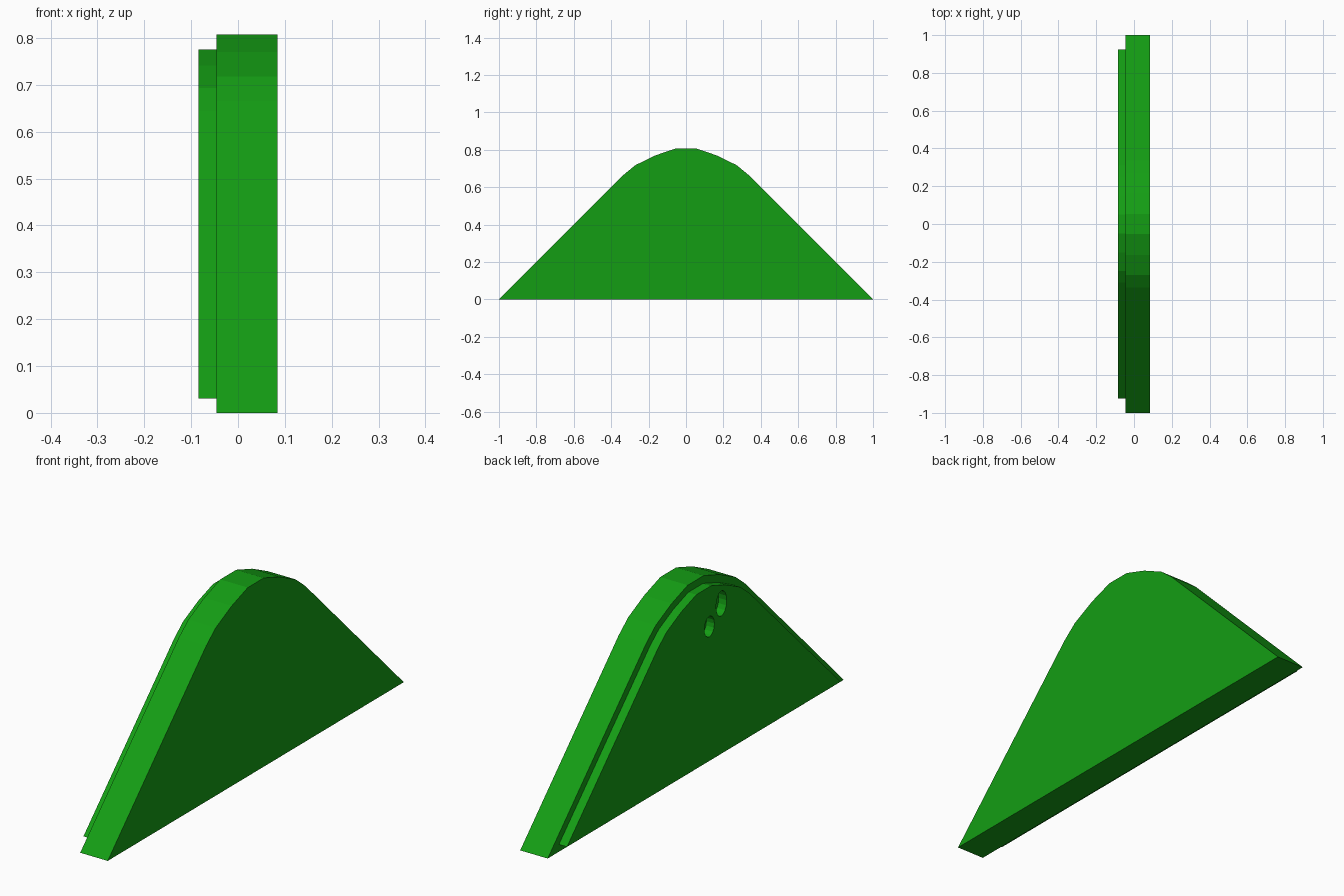
import bpy, bmesh, math

if "Cube" in bpy.data.objects:
    bpy.data.objects.remove(bpy.data.objects["Cube"])

green = bpy.data.materials.new("green")
green.diffuse_color = (0.007, 0.34, 0.007, 1)
green.use_nodes = True
green.node_tree.nodes["Principled BSDF"].inputs["Base Color"].default_value = green.diffuse_color

# Half profile (y, z), mirrored to the full rounded gable
half = [(1, 0), (0.335, 0.665), (0.27, 0.718), (0.163, 0.77), (0.054, 0.807)]
gable = half + [(-y, z) for y, z in reversed(half)]


def prism(name, outline, x0, x1):
    """Extrude a (y, z) outline along x from x0 to x1."""
    bm = bmesh.new()
    face = bm.faces.new([bm.verts.new((x0, y, z)) for y, z in outline])
    ext = bmesh.ops.extrude_face_region(bm, geom=[face])
    verts = [g for g in ext["geom"] if isinstance(g, bmesh.types.BMVert)]
    bmesh.ops.translate(bm, verts=verts, vec=(x1 - x0, 0, 0))
    bmesh.ops.recalc_face_normals(bm, faces=bm.faces)
    mesh = bpy.data.meshes.new(name)
    bm.to_mesh(mesh)
    bm.free()
    mesh.materials.append(green)
    obj = bpy.data.objects.new(name, mesh)
    bpy.context.collection.objects.link(obj)
    return obj


def oval(y, z, ry, rz, n=16):
    angles = [2 * math.pi * i / n for i in range(n)]
    return [(y + ry * math.cos(a), z + rz * math.sin(a)) for a in angles]


# Thick main plate
prism("main_plate", gable, -0.046, 0.084)

# Thin raised panel, the same outline scaled down
panel = prism("raised_panel",
              [(0.924 * y, 0.031 + 0.922 * z) for y, z in gable], -0.084, -0.046)

# Two oval holes through the panel
for i, (y, z, ry, rz) in enumerate([(-0.119, 0.673, 0.036, 0.054),
                                    (-0.038, 0.605, 0.034, 0.044)]):
    cutter = prism(f"hole_cutter_{i + 1}", oval(y, z, ry, rz), -0.12, -0.02)
    cutter.hide_render = True
    cutter.hide_set(True)
    mod = panel.modifiers.new(f"hole_{i + 1}", "BOOLEAN")
    mod.operation = "DIFFERENCE"
    mod.solver = "EXACT"
    mod.object = cutter
